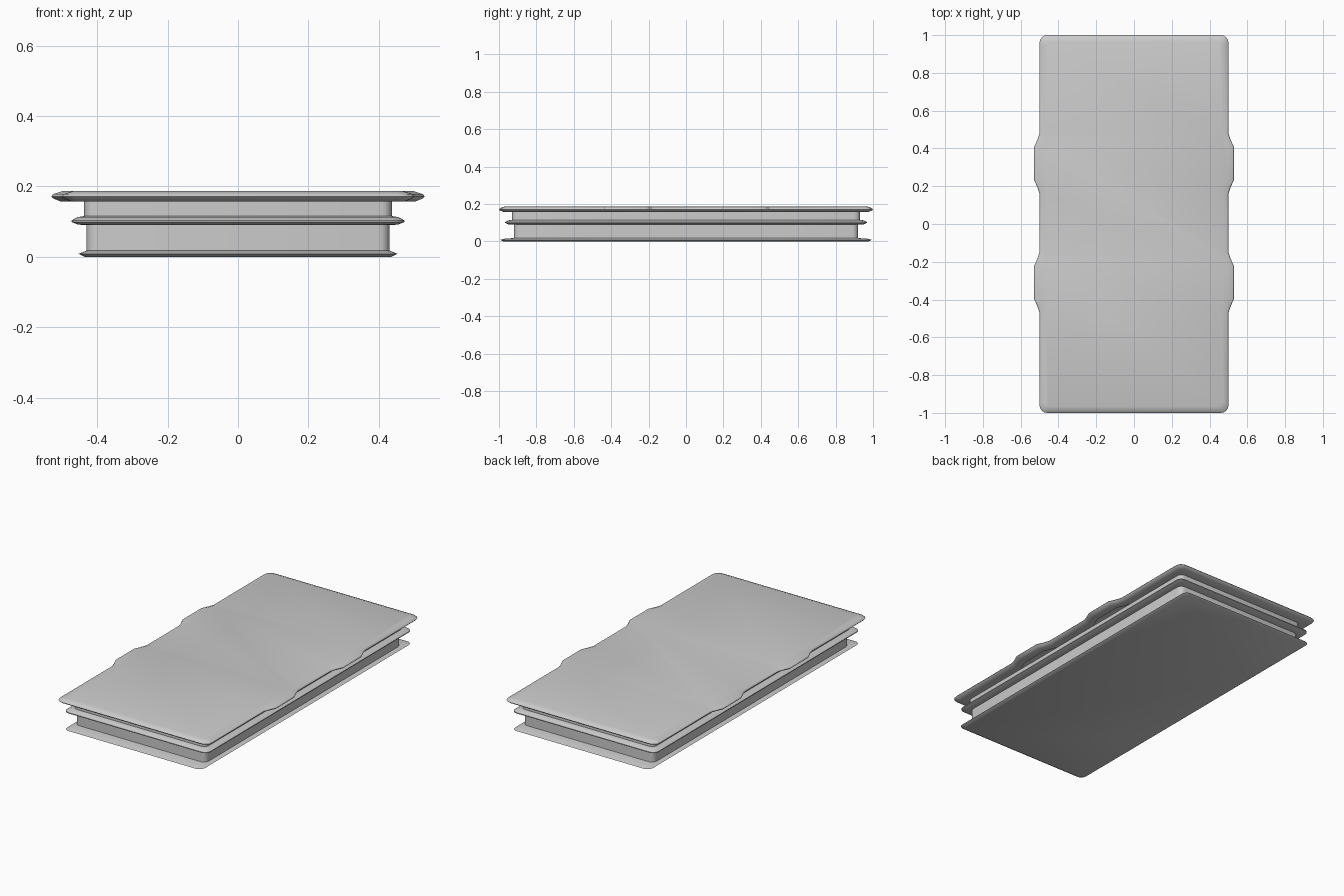
import bpy, bmesh, math

if "Cube" in bpy.data.objects:
    bpy.data.objects.remove(bpy.data.objects["Cube"])

# y stations and outward offset of the two side tabs
TABS = [(0.48, 0.0), (0.445, 0.012), (0.405, 0.03), (0.235, 0.03), (0.195, 0.012), (0.16, 0.0),
        (-0.15, 0.0), (-0.185, 0.012), (-0.225, 0.03), (-0.395, 0.03), (-0.435, 0.012), (-0.47, 0.0)]


def outline(hx, hy, r, tab):
    """Rounded rectangle, counter-clockwise, with tabs on both long sides."""
    pts = []
    for sx, sy, a0 in ((1, 1, 0), (-1, 1, 90), (-1, -1, 180), (1, -1, 270)):
        for i in range(5):
            a = math.radians(a0 + i * 22.5)
            pts.append((sx * (hx - r) + r * math.cos(a), sy * (hy - r) + r * math.sin(a)))
        if a0 == 90:
            pts += [(-hx - tab * d / 0.03, y) for y, d in TABS]
    pts += [(hx + tab * d / 0.03, y) for y, d in reversed(TABS)]
    return pts


def loft(name, rings, tab=0.0, cap_bottom=False, cap_top=False):
    """Skin a stack of (half width, half length, z, corner radius) rings."""
    bm = bmesh.new()
    loops = []
    for hx, hy, z, r in rings:
        loops.append([bm.verts.new((x, y, z)) for x, y in outline(hx, hy, r, tab)])
    n = len(loops[0])
    for a, b in zip(loops, loops[1:]):
        for i in range(n):
            j = (i + 1) % n
            bm.faces.new((a[i], a[j], b[j], b[i]))
    if cap_bottom:
        bm.faces.new(loops[0][::-1])
    if cap_top:
        bm.faces.new(loops[-1])
    me = bpy.data.meshes.new(name)
    bm.to_mesh(me)
    bm.free()
    ob = bpy.data.objects.new(name, me)
    bpy.context.collection.objects.link(ob)
    bpy.ops.object.select_all(action='DESELECT')
    ob.select_set(True)
    bpy.context.view_layer.objects.active = ob
    bpy.ops.object.shade_smooth_by_angle(angle=math.radians(30))


# base flange
loft("base_flange", [(0.435, 0.975, 0.0, 0.03), (0.453, 0.993, 0.009, 0.035),
                     (0.435, 0.965, 0.016, 0.03), (0.43, 0.92, 0.018, 0.03)], cap_bottom=True)
# lower wall
loft("lower_wall", [(0.43, 0.92, 0.018, 0.03), (0.43, 0.92, 0.09, 0.03)])
# middle flange
loft("middle_flange", [(0.43, 0.92, 0.09, 0.03), (0.455, 0.95, 0.092, 0.03), (0.472, 0.967, 0.099, 0.035),
                       (0.472, 0.967, 0.104, 0.035), (0.455, 0.95, 0.113, 0.03), (0.437, 0.93, 0.116, 0.03)])
# upper wall
loft("upper_wall", [(0.437, 0.93, 0.116, 0.03), (0.437, 0.93, 0.157, 0.03)])
# underside of the top slab, reaching out to the tabs
loft("top_slab", [(0.437, 0.93, 0.157, 0.03), (0.475, 0.975, 0.158, 0.03), (0.495, 0.995, 0.166, 0.04),
                  (0.5, 1.0, 0.172, 0.04), (0.495, 0.995, 0.178, 0.04), (0.468, 0.968, 0.187, 0.03)],
     tab=0.03, cap_top=True)
